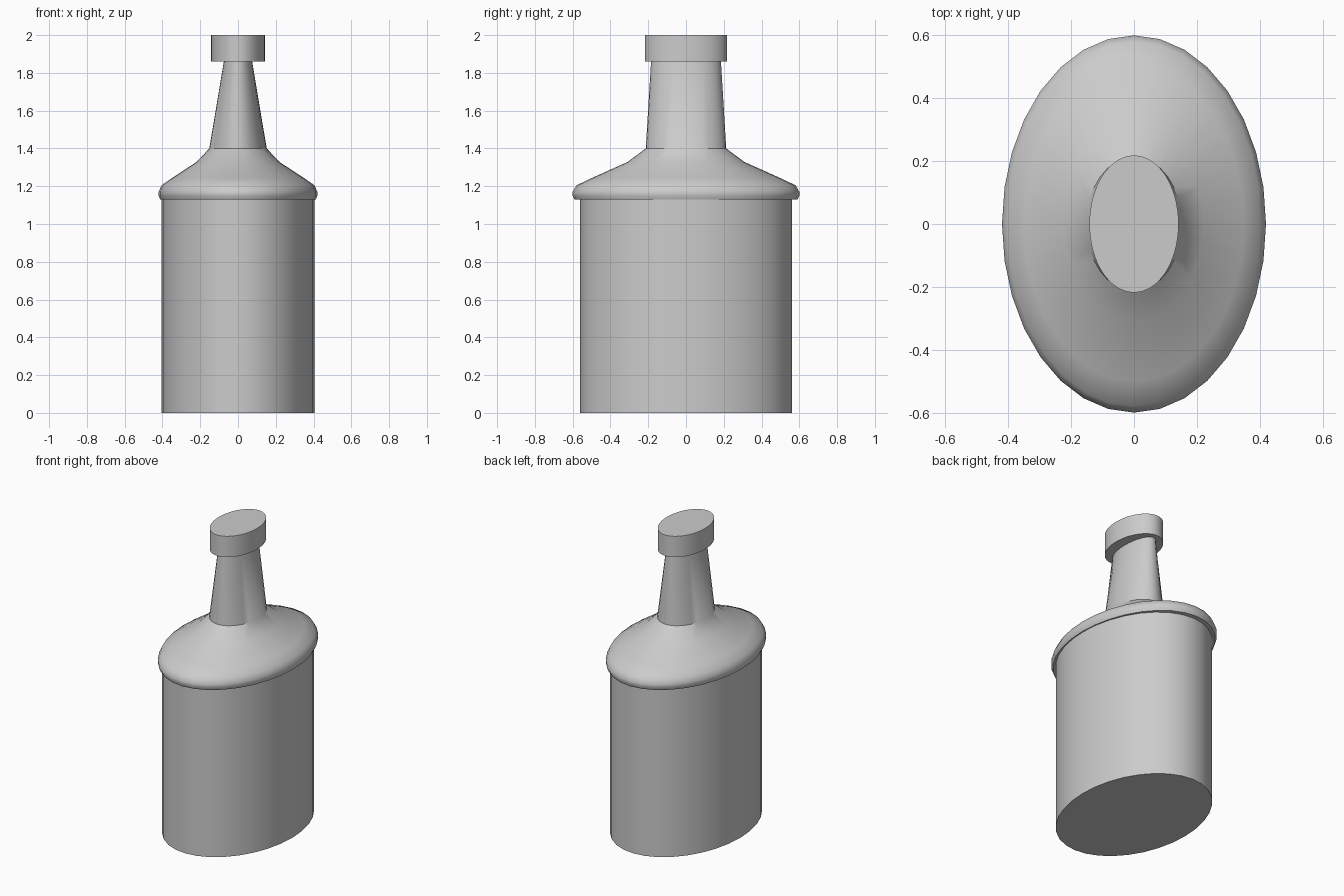
import bpy, bmesh
from math import sin, cos, pi, radians

if "Cube" in bpy.data.objects:
    bpy.data.objects.remove(bpy.data.objects["Cube"])


def loft(name, rings, sides):
    """Closed skin through elliptical rings given as (x radius, y radius, z)."""
    bm = bmesh.new()
    loops = []
    for rx, ry, z in rings:
        loops.append([bm.verts.new((rx * cos(2 * pi * i / sides),
                                    ry * sin(2 * pi * i / sides), z))
                      for i in range(sides)])
    for low, high in zip(loops, loops[1:]):
        for i in range(sides):
            j = (i + 1) % sides
            bm.faces.new((low[i], low[j], high[j], high[i]))
    bm.faces.new(loops[0][::-1])
    bm.faces.new(loops[-1])
    mesh = bpy.data.meshes.new(name)
    bm.to_mesh(mesh)
    bm.free()
    ob = bpy.data.objects.new(name, mesh)
    bpy.context.collection.objects.link(ob)
    bpy.ops.object.select_all(action='DESELECT')
    ob.select_set(True)
    bpy.context.view_layer.objects.active = ob
    bpy.ops.object.shade_smooth_by_angle(angle=radians(35))
    return ob


# Straight oval body
loft("body", [(0.405, 0.56, 0), (0.405, 0.56, 1.13)], 32)

# Overhanging rounded rim, sloping shoulder and tapered neck
loft("shoulder_and_neck", [
    (0.412, 0.59, 1.13),
    (0.42, 0.60, 1.15),
    (0.42, 0.60, 1.17),
    (0.405, 0.58, 1.205),
    (0.35, 0.50, 1.243),
    (0.22, 0.31, 1.328),
    (0.152, 0.213, 1.40),
    (0.075, 0.185, 1.86),
], 32)

# Flat oval cap
loft("cap", [(0.142, 0.218, 1.86), (0.142, 0.218, 2.0)], 64)
